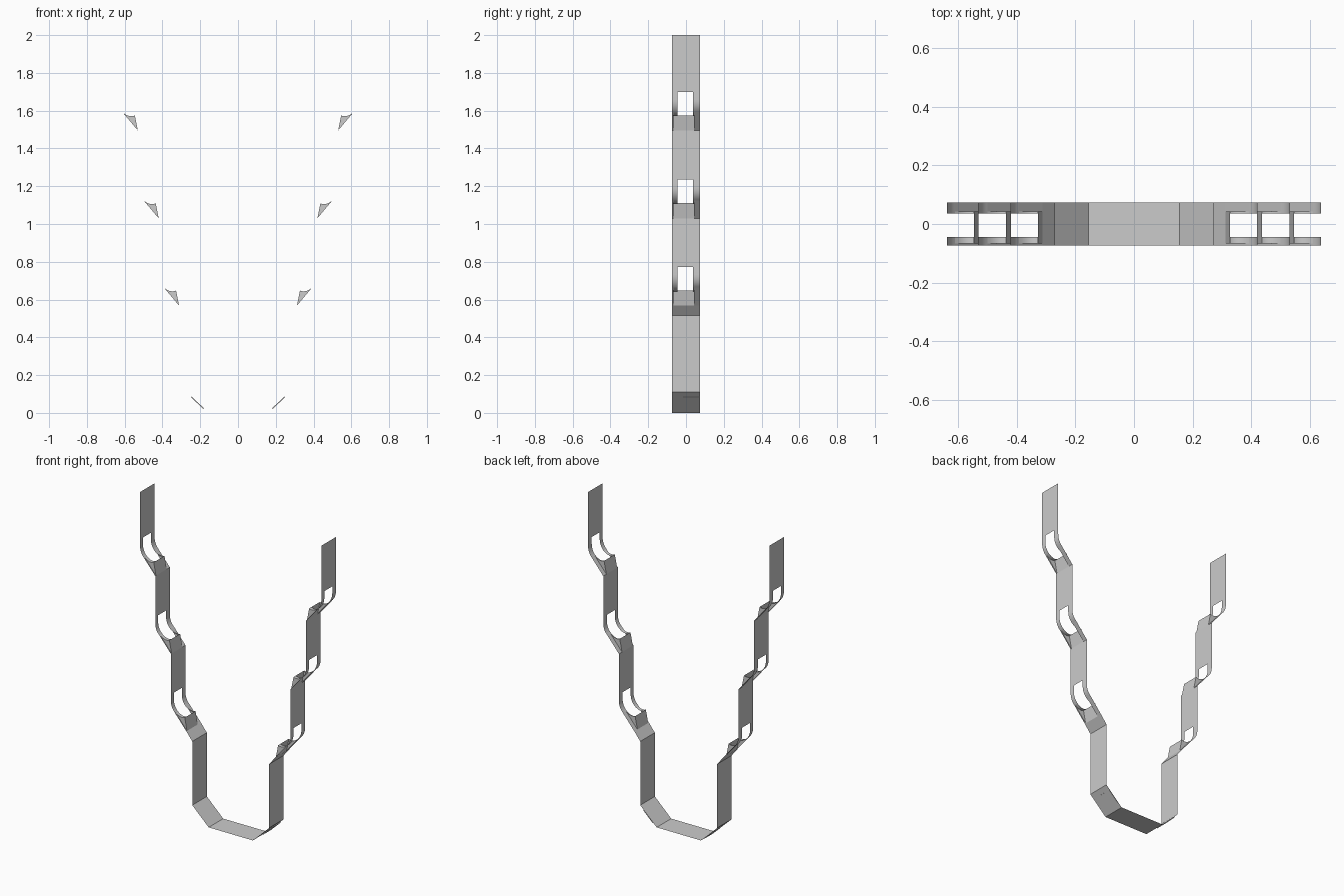
import bpy, bmesh, math

if "Cube" in bpy.data.objects:
    bpy.data.objects.remove(bpy.data.objects["Cube"])

# cross-strip stations: strip edges, pressed-pocket sides, window sides
Y0, G0, W0, W1, G1, Y1 = -0.073, -0.066, -0.044, 0.036, 0.042, 0.073


def sheet(bm, profile, ya, yb):
    """Sweep an (x, z) profile across the strip from ya to yb."""
    rows = [(bm.verts.new((x, ya, z)), bm.verts.new((x, yb, z))) for x, z in profile]
    for (a, b), (c, d) in zip(rows, rows[1:]):
        bm.faces.new((a, b, d, c))


def plate(bm, profile, y):
    """Flat side plate standing at one y."""
    bm.faces.new([bm.verts.new((x, y, z)) for x, z in profile])


def bezier(p, c, q, n=8):
    return [tuple((1-t)**2*p[k] + 2*t*(1-t)*c[k] + t*t*q[k] for k in (0, 1))
            for t in (i / n for i in range(n + 1))]


def finish(bm, name):
    bmesh.ops.remove_doubles(bm, verts=bm.verts, dist=0.0002)
    mesh = bpy.data.meshes.new(name)
    bm.to_mesh(mesh)
    bm.free()
    ob = bpy.data.objects.new(name, mesh)
    bpy.context.collection.objects.link(ob)
    mod = ob.modifiers.new("other_side", 'MIRROR')
    mod.use_clip = True
    mod.merge_threshold = 0.0002
    bpy.ops.object.select_all(action='DESELECT')
    ob.select_set(True)
    bpy.context.view_layer.objects.active = ob
    bpy.ops.object.shade_smooth_by_angle(angle=math.radians(25))
    return ob


# base: flat foot, sloped corner, first wall and first slope
steps = [(0.312, 0.568), (0.42, 1.03), (0.53, 1.495)]
bm = bmesh.new()
sheet(bm, [(0, 0), (0.155, 0), (0.27, 0.11), (0.27, 0.515), steps[0]], Y0, Y1)
finish(bm, "base_strip")

# arms: three pressed steps, each followed by a wall
bm = bmesh.new()
ends = steps[1:] + [(0.637, 2.0)]
for (x, z), (xe, ze) in zip(steps, ends):
    foot, lip = (x, z), (x + 0.08, z + 0.095)
    tab_top = (x + 0.016, z + 0.08)
    bend_top, window_top = (xe, z + 0.165), (xe, z + 0.205)
    # sloped flanges beside the pocket
    for a, b in ((Y0, G0), (G1, Y1)):
        sheet(bm, [foot, lip], a, b)
    # upright tab
    sheet(bm, [foot, tab_top], G0, G1)
    # curved pocket floor and its side gussets
    floor = bezier(tab_top, (x + 0.045, z + 0.066), lip)
    for a, b in ((G0, W0), (W1, G1)):
        sheet(bm, floor, a, b)
    for y in (G0, G1):
        plate(bm, [foot] + floor, y)
    # rounded bend on both sides of the window
    bend = bezier(lip, (xe, z + 0.123), bend_top) + [window_top]
    for a, b in ((Y0, W0), (W1, Y1)):
        sheet(bm, bend, a, b)
    # wall up to the next step
    sheet(bm, [window_top, (xe, ze)], Y0, Y1)
finish(bm, "stepped_arms")

# shallow pad under each sloped corner
bm = bmesh.new()
top = [(0.18, 0.0239), (0.245, 0.0861)]
low = [(x + 0.0035, z - 0.0036) for x, z in top]
sheet(bm, [top[0], low[0], low[1], top[1]], -0.01, Y1)
for y in (-0.01, Y1):
    plate(bm, [top[0], low[0], low[1], top[1]], y)
finish(bm, "corner_pad")
